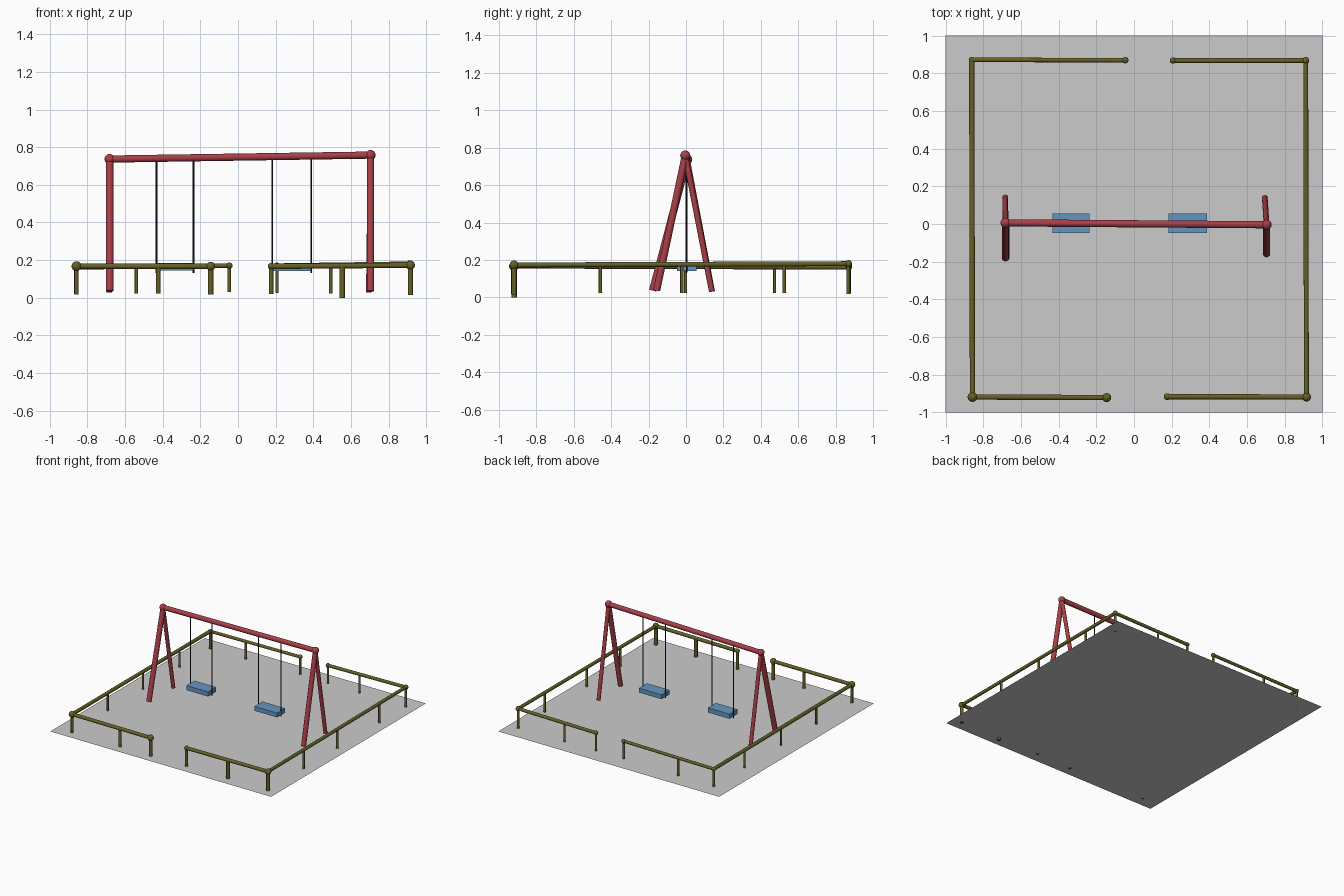
import bpy, math
from mathutils import Vector

if "Cube" in bpy.data.objects:
    bpy.data.objects.remove(bpy.data.objects["Cube"])


def material(name, color):
    m = bpy.data.materials.new(name)
    m.diffuse_color = (*color, 1)
    m.use_nodes = True
    m.node_tree.nodes["Principled BSDF"].inputs["Base Color"].default_value = m.diffuse_color
    return m


RED = material("red paint", (0.40, 0.05, 0.065))
OLIVE = material("olive paint", (0.13, 0.12, 0.02))
BLUE = material("blue seat", (0.13, 0.30, 0.53))
BLACK = material("dark rope", (0.01, 0.01, 0.012))


def finish(name, mat):
    ob = bpy.context.object
    ob.name = name
    ob.data.materials.append(mat)
    bpy.ops.object.shade_smooth_by_angle(angle=math.radians(40))
    return ob


def rod(name, a, b, r, mat, sides=16):
    a, b = Vector(a), Vector(b)
    d = b - a
    bpy.ops.mesh.primitive_cylinder_add(vertices=sides, radius=r, depth=d.length,
                                        location=(a + b) / 2,
                                        rotation=d.to_track_quat('Z', 'Y').to_euler())
    return finish(name, mat)


def ball(name, p, r, mat):
    bpy.ops.mesh.primitive_uv_sphere_add(segments=16, ring_count=10, radius=r, location=p)
    return finish(name, mat)


# ground sheet
bpy.ops.mesh.primitive_plane_add(size=2, location=(0, 0, 0.02))
bpy.context.object.name = "ground"

# swing frame: crossbar, end joints, splayed legs
left_top, right_top = (-0.682, 0.006, 0.737), (0.704, -0.004, 0.758)
rod("crossbar", left_top, right_top, 0.019, RED)
for top in (left_top, right_top):
    ball("frame_joint", top, 0.027, RED)
rod("left_front_leg", left_top, (-0.682, -0.178, 0.036), 0.020, RED)
rod("left_back_leg", left_top, (-0.684, 0.140, 0.030), 0.015, RED)
rod("right_front_leg", right_top, (0.704, -0.157, 0.036), 0.019, RED)
rod("right_back_leg", right_top, (0.695, 0.138, 0.030), 0.015, RED)

# swings: seat and two ropes each
for x0, x1, z0, z1, r in ((-0.433, -0.237, 0.146, 0.184, 0.005),
                          (0.182, 0.388, 0.142, 0.178, 0.004)):
    bpy.ops.mesh.primitive_cube_add(size=1, location=((x0 + x1) / 2, 0.004, (z0 + z1) / 2))
    seat = bpy.context.object
    seat.name = "seat"
    seat.scale = (x1 - x0, 0.104, z1 - z0)
    seat.data.materials.append(BLUE)
    for x in (x0, x1):
        rod("rope", (x, 0.003, 0.742 + 0.015 * x), (x, 0.003, 0.132), r, BLACK, 8)

# fence corners and gate ends: position, ball radius, post radius, post bottom
ends = {
    "front_left": ((-0.858, -0.919, 0.168), 0.026, 0.011, 0.018),
    "front_gate_left": ((-0.145, -0.922, 0.167), 0.024, 0.014, 0.017),
    "front_gate_right": ((0.176, -0.917, 0.167), 0.018, 0.012, 0.019),
    "front_right": ((0.916, -0.919, 0.173), 0.024, 0.014, 0.016),
    "back_left": ((-0.862, 0.872, 0.162), 0.016, 0.009, 0.020),
    "back_gate_left": ((-0.046, 0.870, 0.171), 0.017, 0.009, 0.030),
    "back_gate_right": ((0.207, 0.868, 0.170), 0.017, 0.009, 0.025),
    "back_right": ((0.912, 0.868, 0.180), 0.019, 0.010, 0.018),
}
for name, (p, rb, rp, bottom) in ends.items():
    ball(name + "_cap", p, rb, OLIVE)
    rod(name + "_post", p, (p[0], p[1], bottom), rp, OLIVE, 12)

# fence rails with their middle posts: fraction along rail, radius, post bottom
rails = [
    ("front_left", "front_gate_left", 0.014, [(0.61, 0.012, 0.022)]),
    ("front_gate_right", "front_right", 0.014, [(0.51, 0.014, 0.0)]),
    ("back_left", "back_gate_left", 0.012, [(0.395, 0.009, 0.022)]),
    ("back_gate_right", "back_right", 0.013, [(0.405, 0.009, 0.022)]),
    ("front_left", "back_left", 0.014, [(0.258, 0.008, 0.022), (0.512, 0.008, 0.022), (0.778, 0.008, 0.022)]),
    ("front_right", "back_right", 0.013, [(0.258, 0.009, 0.022), (0.502, 0.009, 0.022), (0.808, 0.009, 0.022)]),
]
for a, b, r, posts in rails:
    pa, pb = Vector(ends[a][0]), Vector(ends[b][0])
    rod("rail", pa, pb, r, OLIVE)
    for t, rp, bottom in posts:
        p = pa.lerp(pb, t)
        rod("middle_post", p, (p.x, p.y, bottom), rp, OLIVE, 12)
